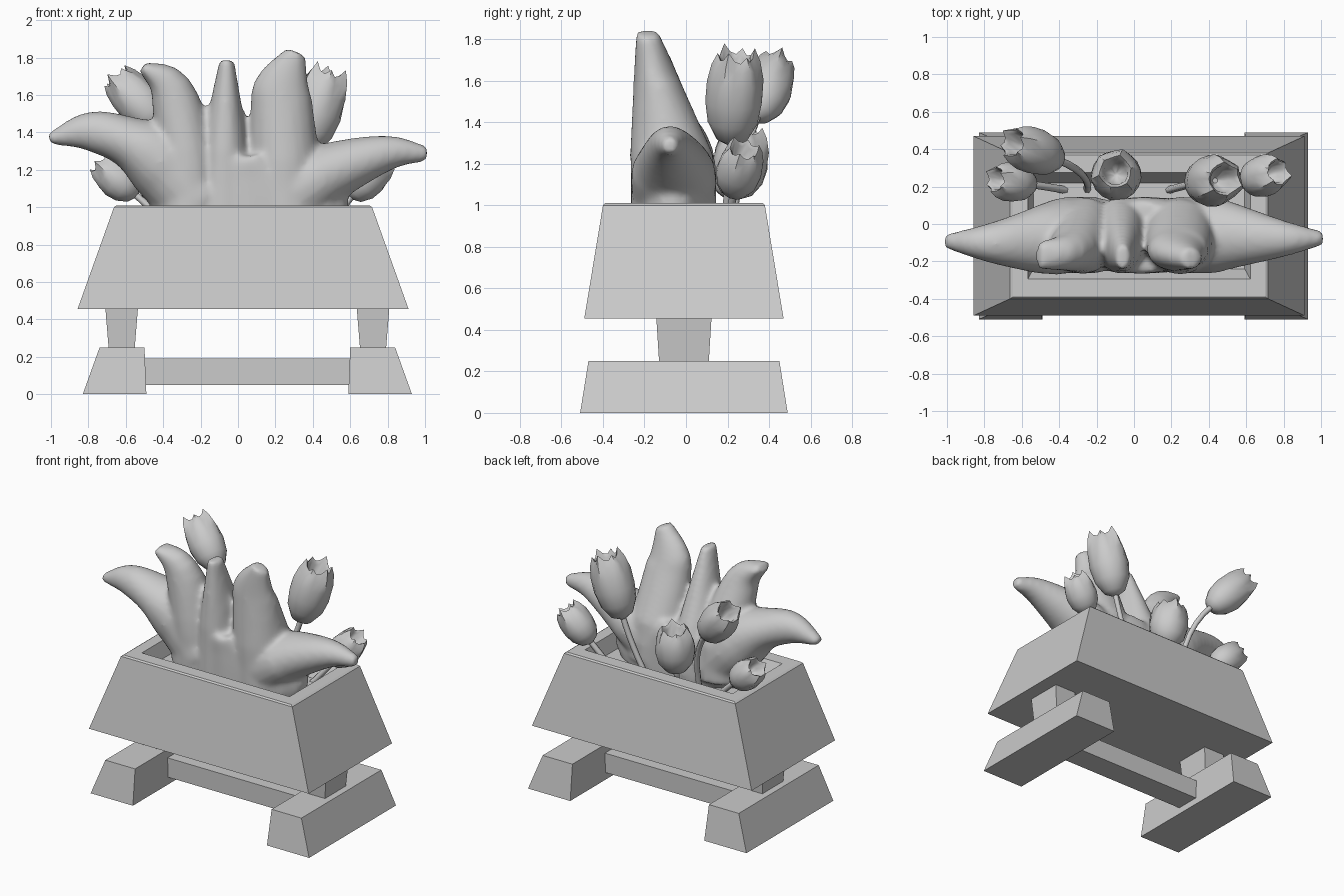
import bpy, bmesh, math
from mathutils import Vector

if "Cube" in bpy.data.objects:
    bpy.data.objects.remove(bpy.data.objects["Cube"])


def finish(name, bm, smooth=None):
    bmesh.ops.recalc_face_normals(bm, faces=bm.faces)
    me = bpy.data.meshes.new(name)
    bm.to_mesh(me)
    bm.free()
    ob = bpy.data.objects.new(name, me)
    bpy.context.collection.objects.link(ob)
    if smooth:
        bpy.ops.object.select_all(action='DESELECT')
        ob.select_set(True)
        bpy.context.view_layer.objects.active = ob
        bpy.ops.object.shade_smooth_by_angle(angle=math.radians(smooth))
    return ob


def skin(bm, rings):
    """Join rings of points with quads and cap both ends."""
    vs = [[bm.verts.new(p) for p in r] for r in rings]
    n = len(vs[0])
    for a, b in zip(vs, vs[1:]):
        for i in range(n):
            j = (i + 1) % n
            bm.faces.new((a[i], a[j], b[j], b[i]))
    bm.faces.new(vs[0][::-1])
    bm.faces.new(vs[-1])


def block(name, cx, *levels):
    """Stacked rectangles (half x, half y, z) centred on cx."""
    bm = bmesh.new()
    skin(bm, [[(cx + i * hx, j * hy - .01, z) for i, j in ((-1, -1), (1, -1), (1, 1), (-1, 1))]
              for hx, hy, z in levels])
    return finish(name, bm)


# Stand: feet, posts and stretcher; feet lean inward at the top
CX = .05
for side, s in (("left", -1), ("right", 1)):
    foot = block(side + "_foot", CX + s * .71, (.17, .5, 0), (.12, .46, .25))
    for v in foot.data.vertices:
        if v.co.z > .1:
            v.co.x -= s * .04
    block(side + "_post", CX + s * .672, (.07, .12, .25), (.087, .133, .46))
block("stretcher", CX, (.55, .09, .05), (.55, .09, .19))

# Planter box: outer wall, rim, inner wall, soil floor
block("planter_box", .027, (.885, .48, .455), (.69, .39, 1), (.675, .38, 1.01),
      (.595, .285, 1.01), (.565, .23, .9))

# Leaf clump: stations (x, z, half width); depth and backward lean follow from x and z
LEAVES = {
    "body": [(.06, .88, .48), (.06, 1.05, .52), (.03, 1.27, .2)],
    "left": [(-.2, 1.02, .2), (-.41, 1.24, .2), (-.6, 1.355, .135), (-.8, 1.405, .105), (-1.01, 1.365, .03)],
    "mid_left": [(-.25, .95, .2), (-.28, 1.3, .16), (-.36, 1.63, .115), (-.51, 1.75, .03)],
    "middle": [(-.07, .95, .17), (-.07, 1.3, .13), (-.06, 1.785, .04)],
    "mid_right": [(.26, .95, .22), (.235, 1.5, .17), (.24, 1.65, .15), (.31, 1.83, .055)],
    "right": [(.3, 1.08, .2), (.5, 1.19, .16), (.8, 1.29, .095), (1.01, 1.285, .04)],
}


def spline(pts, steps=4):
    """Catmull-Rom through the stations."""
    p = [Vector(q) for q in pts]
    p = [2 * p[0] - p[1]] + p + [2 * p[-1] - p[-2]]
    out = []
    for a, b, c, d in zip(p, p[1:], p[2:], p[3:]):
        for k in range(steps):
            t = k / steps
            out.append(.5 * (2 * b + (c - a) * t + (2 * a - 5 * b + 4 * c - d) * t ** 2
                             + (3 * b - a - 3 * c + d) * t ** 3))
    return out + [p[-2]]


bm = bmesh.new()
for stations in LEAVES.values():
    path, rings = spline(stations), []
    for k, (x, z, w) in enumerate(path):
        p, q = path[max(k - 1, 0)], path[min(k + 1, len(path) - 1)]
        t = Vector((q.x - p.x, 0, q.y - p.y)).normalized()
        across = Vector((t.z, 0, -t.x))
        y = -.06 - .2 * max(0, z - 1.2)
        d = min(.205, .2 - .25 * (z - 1.25), .2 - .29 * (abs(x) - .45))
        rings.append([Vector((x, y + d * math.sin(a), z)) + across * w * math.cos(a)
                      for a in [math.tau * i / 20 for i in range(20)]])
    skin(bm, rings)
leaf = finish("leaf_clump", bm)
rm = leaf.modifiers.new("merge", 'REMESH')
rm.mode, rm.voxel_size, rm.use_smooth_shade = 'VOXEL', .018, True
sm = leaf.modifiers.new("soften", 'SMOOTH')
sm.factor, sm.iterations = .5, 8

# Tulips: lathed cup with wavy petal tips, on a bent stem
CUP = [(.12, 0), (.55, .07), (.88, .25), (1, .47), (.95, .68), (.82, .85), (.62, .96),
       (.5, .9), (.42, .72), (.1, .6)]


def tulip(i, foot_x, base, top, r):
    foot, base, top = Vector((foot_x, .18, .88)), Vector(base), Vector(top)
    axis = top - base
    rot, h = axis.to_track_quat('Z', 'Y'), axis.length
    bm = bmesh.new()
    rings = []
    for k, (pr, pz) in enumerate(CUP):
        ring = []
        for j in range(18):
            a = math.tau * j / 18
            lobe = math.cos(6 * a) + .5 * math.cos(3 * a)
            rr = r * pr * (1 + (.05 * lobe if 3 < k < 8 else 0))
            ring.append(base + rot @ Vector((rr * math.cos(a), rr * math.sin(a),
                                             h * (pz + .06 * pz ** 4 * lobe))))
        rings.append(ring)
    skin(bm, rings)
    finish(f"tulip_head_{i}", bm, 50)

    cu = bpy.data.curves.new(f"tulip_stem_{i}", 'CURVE')
    cu.dimensions, cu.bevel_depth, cu.bevel_resolution = '3D', .02, 1
    sp = cu.splines.new('POLY')
    ctrl = base - axis.normalized() * (base - foot).length * .45
    sp.points.add(6)
    for k, pt in enumerate(sp.points):
        t = k / 6
        pt.co = (*(foot * (1 - t) ** 2 + ctrl * 2 * t * (1 - t) + (base + axis * .05) * t * t), 1)
    ob = bpy.data.objects.new(f"tulip_stem_{i}", cu)
    bpy.context.collection.objects.link(ob)


# Each tulip: stem foot x, head base, head top, head radius
tulip(1, -.25, (-.40, .34, 1.42), (-.66, .44, 1.70), .122)
tulip(2, -.36, (-.54, .21, 1.06), (-.75, .24, 1.24), .105)
tulip(3, -.07, (-.09, .24, 1.03), (-.10, .28, 1.37), .135)
tulip(4, .18, (.35, .22, 1.29), (.49, .24, 1.74), .138)
tulip(5, .46, (.60, .23, 1.05), (.78, .28, 1.28), .11)
